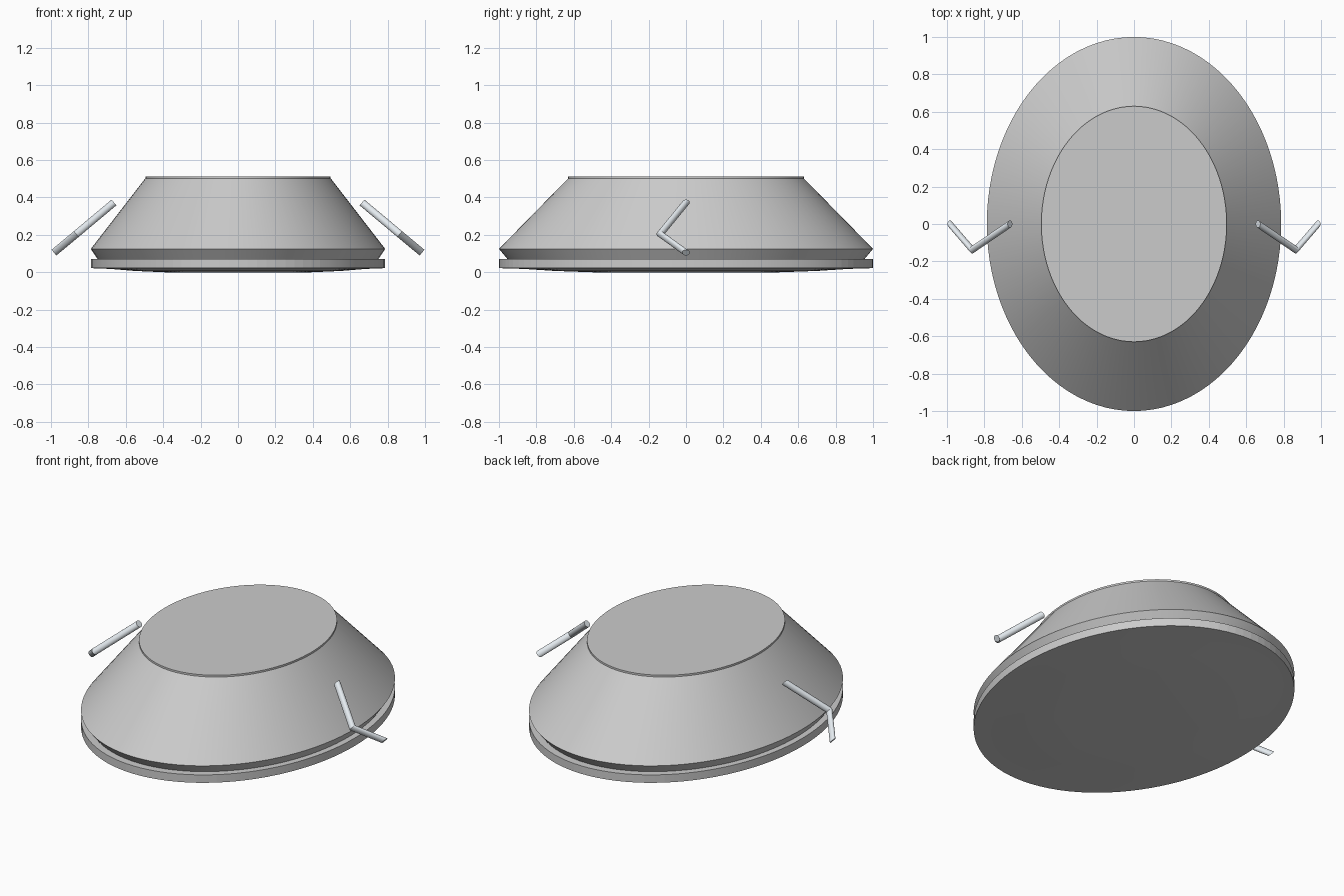
import bpy, bmesh
from math import cos, sin, pi, radians
from mathutils import Vector

if "Cube" in bpy.data.objects:
    bpy.data.objects.remove(bpy.data.objects["Cube"])

SEG = 96
WIDTH = 0.787   # x to y ratio of the oval plan


def finish(name, bm, angle=20, material=None):
    bmesh.ops.recalc_face_normals(bm, faces=bm.faces[:])
    mesh = bpy.data.meshes.new(name)
    bm.to_mesh(mesh)
    bm.free()
    obj = bpy.data.objects.new(name, mesh)
    bpy.context.collection.objects.link(obj)
    if material:
        mesh.materials.append(material)
    bpy.ops.object.select_all(action='DESELECT')
    obj.select_set(True)
    bpy.context.view_layer.objects.active = obj
    bpy.ops.object.shade_smooth_by_angle(angle=radians(angle))
    return obj


def loft(rings):
    """Skin a list of point rings and cap both ends."""
    bm = bmesh.new()
    rows = [[bm.verts.new(p) for p in ring] for ring in rings]
    n = len(rows[0])
    for a, b in zip(rows, rows[1:]):
        for i in range(n):
            j = (i + 1) % n
            bm.faces.new((a[i], a[j], b[j], b[i]))
    bm.faces.new(rows[0])
    bm.faces.new(rows[-1])
    return bm


def oval(r, z):
    return [Vector((WIDTH * r * cos(2 * pi * i / SEG), r * sin(2 * pi * i / SEG), z))
            for i in range(SEG)]


# Base plate with a slightly bulged underside
finish("base_plate", loft([oval(*p) for p in
       [(0.50, 0.0), (0.70, 0.007), (0.87, 0.018), (1.0, 0.022), (1.0, 0.07)]]), 4)

# Tapered body: undercut groove, sloping wall and thin top lip
finish("body", loft([oval(*p) for p in
       [(0.95, 0.065), (1.0, 0.125), (0.63, 0.502), (0.63, 0.513)]]))

# Bent bars at both sides; the round section keeps one orientation along the bend
steel = bpy.data.materials.new("light_steel")
steel.diffuse_color = (0.78, 0.83, 0.87, 1)
steel.use_nodes = True
steel.node_tree.nodes["Principled BSDF"].inputs["Base Color"].default_value = steel.diffuse_color
path = [Vector(p) for p in [(0.663, 0, 0.373), (0.865, -0.138, 0.204), (0.984, 0, 0.105)]]
axis = (path[-1] - path[0]).normalized()
across = Vector((0, 1, 0))
up = axis.cross(across)
for side, sx in (("left", -1), ("right", 1)):
    rings = []
    for c in path:
        pts = [c + 0.02 * (across * cos(2 * pi * i / 24) + up * sin(2 * pi * i / 24))
               for i in range(24)]
        rings.append([Vector((sx * p.x, p.y, p.z)) for p in pts])
    finish(f"{side}_handle", loft(rings), 30, steel)
